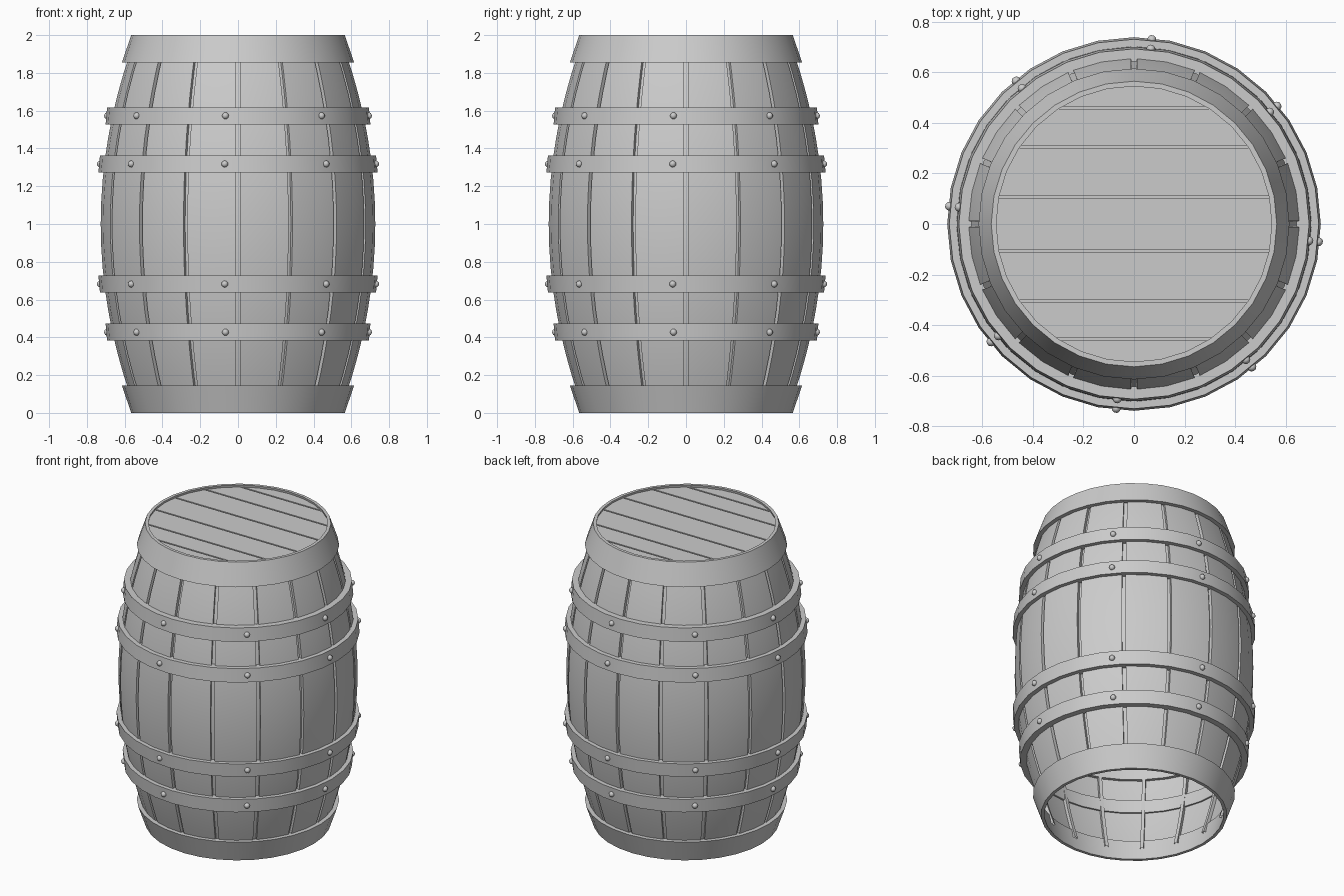
import bpy, bmesh, math
from mathutils import Matrix, Vector

cube = bpy.data.objects.get("Cube")
if cube:
    bpy.data.objects.remove(cube)

GREY = (0.6, 0.6, 0.6, 1)
mat = bpy.data.materials.new("plain grey")
mat.use_nodes = True
mat.diffuse_color = GREY
mat.node_tree.nodes["Principled BSDF"].inputs["Base Color"].default_value = GREY

STAVES = 16
SEGMENTS = 32


def bulge(z):
    """Outer radius of the staves at a height."""
    return 0.727 - 0.19 * (z - 1) ** 2


def finish(name, bm, angle=30, fix_normals=True):
    if fix_normals:
        bmesh.ops.recalc_face_normals(bm, faces=bm.faces)
    mesh = bpy.data.meshes.new(name)
    bm.to_mesh(mesh)
    bm.free()
    obj = bpy.data.objects.new(name, mesh)
    obj.data.materials.append(mat)
    bpy.context.collection.objects.link(obj)
    bpy.ops.object.select_all(action='DESELECT')
    obj.select_set(True)
    bpy.context.view_layer.objects.active = obj
    bpy.ops.object.shade_smooth_by_angle(angle=math.radians(angle))
    return obj


def hoop(name, profile):
    """Closed ring swept from (radius, height) points."""
    bm = bmesh.new()
    rings = []
    for i in range(SEGMENTS):
        a = math.tau * i / SEGMENTS
        rings.append([bm.verts.new((r * math.cos(a), r * math.sin(a), z)) for r, z in profile])
    n = len(profile)
    for i in range(SEGMENTS):
        p, q = rings[i], rings[(i + 1) % SEGMENTS]
        for j in range(n):
            k = (j + 1) % n
            bm.faces.new((p[j], q[j], q[k], p[k]))
    return finish(name, bm)


# Bulging stave wall with a narrow sunken groove between staves
bm = bmesh.new()
levels = [0.08 + 1.84 * i / 16 for i in range(17)]
half_gap, depth = 0.011, 0.022
columns = []
for s in range(STAVES):
    a = math.tau * s / STAVES
    mid = a + math.pi / STAVES
    for offset, sink in ((-half_gap, 0), (-half_gap, depth), (half_gap, depth), (half_gap, 0)):
        column = []
        for z in levels:
            t = a + offset / bulge(z)
            r = bulge(z) - sink
            column.append(bm.verts.new((r * math.cos(t), r * math.sin(t), z)))
        columns.append(column)
    columns.append([bm.verts.new((bulge(z) * math.cos(mid), bulge(z) * math.sin(mid), z))
                    for z in levels])
for i, p in enumerate(columns):
    q = columns[(i + 1) % len(columns)]
    for j in range(len(levels) - 1):
        bm.faces.new((p[j], q[j], q[j + 1], p[j + 1]))
finish("staves", bm, fix_normals=False)

# End rims, mirrored about the middle
rim = [(0.565, 0), (0.615, 0.145), (0.575, 0.145), (0.545, 0)]
hoop("bottom_rim", rim)
hoop("top_rim", [(r, 2 - z) for r, z in rim])

# Hoop bands with domed rivets
for label, z, r in (("outer", 0.427, 0.697), ("inner", 0.682, 0.735)):
    for side, height, tilt in (("lower", z, 1), ("upper", 2 - z, -1)):
        half, lean = 0.045, 0.004 * tilt
        low, high = height - half, height + half
        hoop(f"{side}_{label}_band", [(r - lean, low), (r + lean, high),
                                      (r - 0.05 + lean, high), (r - 0.05 - lean, low)])
        bm = bmesh.new()
        for k in range(8):
            turn = Matrix.Rotation(math.radians(45 * k - 5.5), 4, 'Z')
            place = turn @ Matrix.Translation((r - 0.002, 0, height))
            bmesh.ops.create_uvsphere(bm, u_segments=10, v_segments=6, radius=0.018, matrix=place)
        finish(f"{side}_{label}_rivets", bm, 60)

# Lid planks: a disc sliced along the joints, with the joint strips removed
joints = (-0.455, -0.305, -0.105, 0.105, 0.305, 0.46)
gap = 0.005
bm = bmesh.new()
bmesh.ops.create_circle(bm, cap_ends=True, segments=SEGMENTS, radius=0.552,
                        matrix=Matrix.Translation((0, 0, 1.985)))
for y in joints:
    for edge in (y - gap, y + gap):
        bmesh.ops.bisect_plane(bm, geom=bm.verts[:] + bm.edges[:] + bm.faces[:],
                               plane_co=(0, edge, 0), plane_no=(0, 1, 0))
strips = [f for f in bm.faces
          if any(abs(f.calc_center_median().y - y) < gap for y in joints)]
bmesh.ops.delete(bm, geom=strips, context='FACES')
sides = bmesh.ops.extrude_face_region(bm, geom=bm.faces[:], use_keep_orig=True)
bmesh.ops.translate(bm, vec=Vector((0, 0, -0.02)),
                    verts=[v for v in sides["geom"] if isinstance(v, bmesh.types.BMVert)])
finish("lid_planks", bm)

# Backing board beneath the plank joints
bm = bmesh.new()
bmesh.ops.create_cone(bm, cap_ends=True, segments=SEGMENTS, radius1=0.55, radius2=0.55,
                      depth=0.015, matrix=Matrix.Translation((0, 0, 1.96)))
finish("lid_backing", bm)
